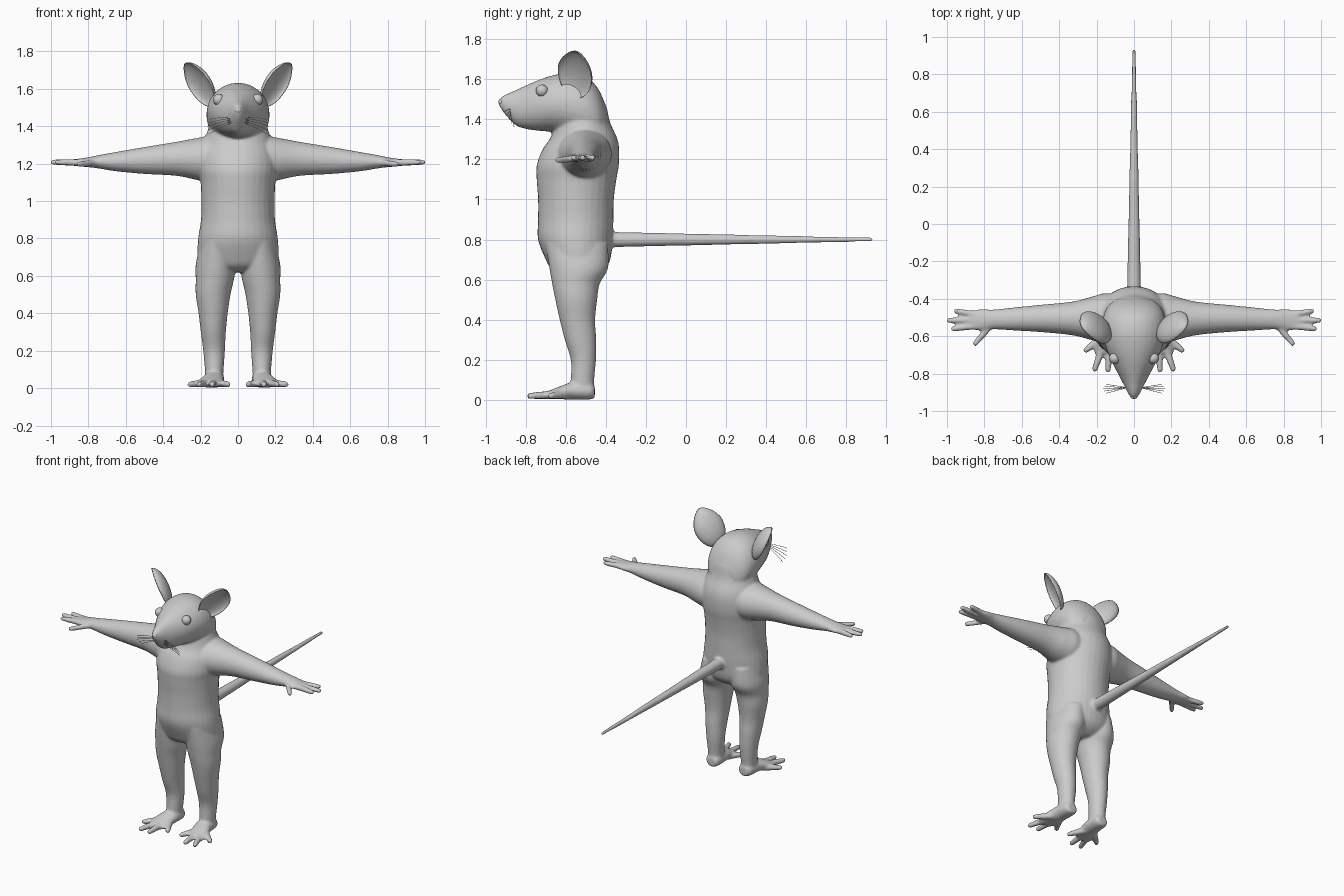
import bpy, bmesh
from math import cos, sin, pi, sqrt
from mathutils import Vector, Matrix

if "Cube" in bpy.data.objects:
    bpy.data.objects.remove(bpy.data.objects["Cube"])


def catmull(rows, steps=5):
    """Smoothly resample rows of section numbers."""
    out = []
    n = len(rows)
    for i in range(n - 1):
        quad = [rows[max(0, min(n - 1, i + k))] for k in (-1, 0, 1, 2)]
        for s in range(steps):
            t = s / steps
            out.append([0.5 * (2 * b + (c - a) * t + (2 * a - 5 * b + 4 * c - d) * t * t
                               + (3 * b - a - 3 * c + d) * t ** 3)
                        for a, b, c, d in zip(*quad)])
    return out + [list(rows[-1])]


def loft(bm, rows, order, side=1, n=32):
    """Rows are (t, a, ra, b, rb); order says which axes t, a, b run along."""
    rings = []
    for t, a, ra, b, rb in catmull(rows):
        ring = []
        for i in range(n):
            p = Vector()
            p[order[0]] = t
            p[order[1]] = a + ra * cos(2 * pi * i / n)
            p[order[2]] = b + rb * sin(2 * pi * i / n)
            p.x *= side
            ring.append(bm.verts.new(p))
        rings.append(ring)
    for r, q in zip(rings, rings[1:]):
        for i in range(n):
            bm.faces.new((r[i], r[(i + 1) % n], q[(i + 1) % n], q[i]))
    bm.faces.new(rings[0])
    bm.faces.new(rings[-1])


def ball(bm, centre, radius):
    bmesh.ops.create_uvsphere(bm, u_segments=16, v_segments=10, radius=radius,
                              matrix=Matrix.Translation(centre))


def digit(bm, p, q, r1, r2, side=1):
    """Tapered, round-ended rod from p to q (q is the very tip)."""
    p, q = Vector(p), Vector(q)
    p.x *= side
    q.x *= side
    d = (q - p).normalized()
    q -= d * r2
    m = Matrix.Translation((p + q) / 2) @ d.to_track_quat('Z', 'Y').to_matrix().to_4x4()
    bmesh.ops.create_cone(bm, cap_ends=True, segments=16, radius1=r1, radius2=r2,
                          depth=(q - p).length, matrix=m)
    ball(bm, p, r1)
    ball(bm, q, r2)


def finish(bm, name):
    bmesh.ops.recalc_face_normals(bm, faces=bm.faces)
    for f in bm.faces:
        f.smooth = True
    me = bpy.data.meshes.new(name)
    bm.to_mesh(me)
    bm.free()
    ob = bpy.data.objects.new(name, me)
    bpy.context.collection.objects.link(ob)
    return ob


def fb(z, front, back, hw):
    """Torso row from front/back y and half-width."""
    return (z, 0, hw, (front + back) / 2, (back - front) / 2)


def tb(y, top, bottom, hw):
    """Head row from top/bottom z and half-width."""
    return (y, 0, hw, (top + bottom) / 2, (top - bottom) / 2)


def leg_row(z, x, rx, front, back):
    return (z, x, rx, (front + back) / 2, (back - front) / 2)


body = bmesh.new()

# torso and neck
loft(body, [fb(.62, -.62, -.46, .10), fb(.65, -.67, -.41, .18), fb(.70, -.70, -.378, .215),
            fb(.80, -.738, -.365, .213), fb(.90, -.738, -.362, .198), fb(1.0, -.738, -.36, .196),
            fb(1.1, -.745, -.347, .20), fb(1.17, -.745, -.335, .21), fb(1.25, -.715, -.333, .205),
            fb(1.31, -.675, -.345, .185), fb(1.38, -.65, -.377, .162), fb(1.46, -.60, -.395, .14)],
     (2, 0, 1))

# head
loft(body, [tb(-.932, 1.498, 1.468, .012), tb(-.915, 1.515, 1.44, .026), tb(-.89, 1.528, 1.41, .04),
            tb(-.85, 1.545, 1.37, .06), tb(-.80, 1.568, 1.352, .086), tb(-.73, 1.598, 1.342, .122),
            tb(-.66, 1.62, 1.335, .15), tb(-.58, 1.632, 1.31, .167), tb(-.50, 1.615, 1.28, .165),
            tb(-.44, 1.555, 1.27, .14), tb(-.40, 1.47, 1.29, .09)],
     (1, 0, 2))

# tail
digit(body, (0, -.44, .80), (0, .935, .80), .040, .010)
ball(body, (0, -.40, .80), .055)

for s in (1, -1):
    # leg
    loft(body, [leg_row(.78, .11, .09, -.70, -.39), leg_row(.66, .118, .108, -.682, -.388),
                leg_row(.58, .124, .102, -.668, -.43), leg_row(.5, .133, .093, -.652, -.443),
                leg_row(.4, .133, .078, -.63, -.453), leg_row(.3, .132, .067, -.605, -.448),
                leg_row(.2, .128, .058, -.575, -.449), leg_row(.1, .127, .05, -.575, -.458),
                leg_row(.03, .127, .046, -.58, -.46)], (2, 0, 1), s)
    # foot
    loft(body, [(-.455, .125, .03, .04, .03), (-.48, .126, .05, .045, .043),
                (-.56, .13, .056, .046, .044), (-.62, .142, .063, .037, .034),
                (-.69, .152, .062, .023, .02)], (1, 0, 2), s)
    for x0, y0, x1, y1 in ((.105, -.61, .045, -.715), (.13, -.65, .14, -.795),
                           (.165, -.65, .215, -.79), (.18, -.61, .268, -.685)):
        digit(body, (x0, y0, .027), (x1, y1, .019), .023, .016, s)
    # arm and palm
    loft(body, [(.05, -.51, .12, 1.22, .11), (.15, -.505, .135, 1.225, .122),
                (.22, -.505, .118, 1.225, .112), (.33, -.505, .09, 1.226, .091),
                (.5, -.505, .073, 1.217, .072), (.65, -.508, .061, 1.211, .052),
                (.75, -.51, .053, 1.21, .035), (.82, -.513, .057, 1.207, .024),
                (.88, -.515, .05, 1.206, .018)], (0, 1, 2), s)
    for x0, y0, x1, y1 in ((.84, -.485, .965, -.463), (.85, -.515, 1.004, -.515),
                           (.84, -.545, .98, -.562), (.76, -.535, .858, -.65)):
        digit(body, (x0, y0, 1.206), (x1, y1, 1.208 if x1 > .9 else 1.196), .019, .015, s)

# fuse all the body masses into one smooth skin
skin = finish(body, "body")
rm = skin.modifiers.new("fuse", 'REMESH')
rm.mode = 'VOXEL'
rm.voxel_size = .0075
rm.use_smooth_shade = True
sm = skin.modifiers.new("soften", 'SMOOTH')
sm.factor = .5
sm.iterations = 8

# cupped ears
for s, name in ((1, "ear_left"), (-1, "ear_right")):
    bm = bmesh.new()
    bmesh.ops.create_uvsphere(bm, u_segments=32, v_segments=24, radius=1)
    along = Vector((.125, .01, .20)).normalized()
    face = Vector((.72, -.55, -.45))
    face = (face - along * face.dot(along)).normalized()
    across = along.cross(face)
    for v in bm.verts:
        a, b, c = v.co
        w = a * .10 * (1 - .3 * max(b, 0) ** 2)
        depth = .055 * c if c < 0 else -.04 * c
        p = Vector((.197, -.545, 1.632)) + across * w + along * (b * .135) + face * (depth + .02)
        v.co = (p.x * s, p.y, p.z)
    finish(bm, name)

# eyes with raised lids
for s, name in ((1, "eye_left"), (-1, "eye_right")):
    bm = bmesh.new()
    ball(bm, (.103 * s, -.718, 1.542), .031)
    finish(bm, name)

# nose
bm = bmesh.new()
ball(bm, (0, 0, 0), 1)
bmesh.ops.scale(bm, vec=(.02, .014, .016), verts=bm.verts)
bmesh.ops.translate(bm, vec=(0, -.922, 1.486), verts=bm.verts)
finish(bm, "nose")

# whiskers
cu = bpy.data.curves.new("whiskers", 'CURVE')
cu.dimensions = '3D'
cu.bevel_depth = .0014
cu.bevel_resolution = 1
for s in (1, -1):
    for i in range(5):
        sp = cu.splines.new('POLY')
        sp.points.add(4)
        for k, pt in enumerate(sp.points):
            t = k / 4
            pt.co = (s * (.035 + (.13 - .008 * abs(i - 2)) * t), -.875 + (.012 * i - .03) * t,
                     1.45 - .008 * i + (.0 - .011 * i) * t - .012 * t * t, 1)
wh = bpy.data.objects.new("whiskers", cu)
bpy.context.collection.objects.link(wh)
